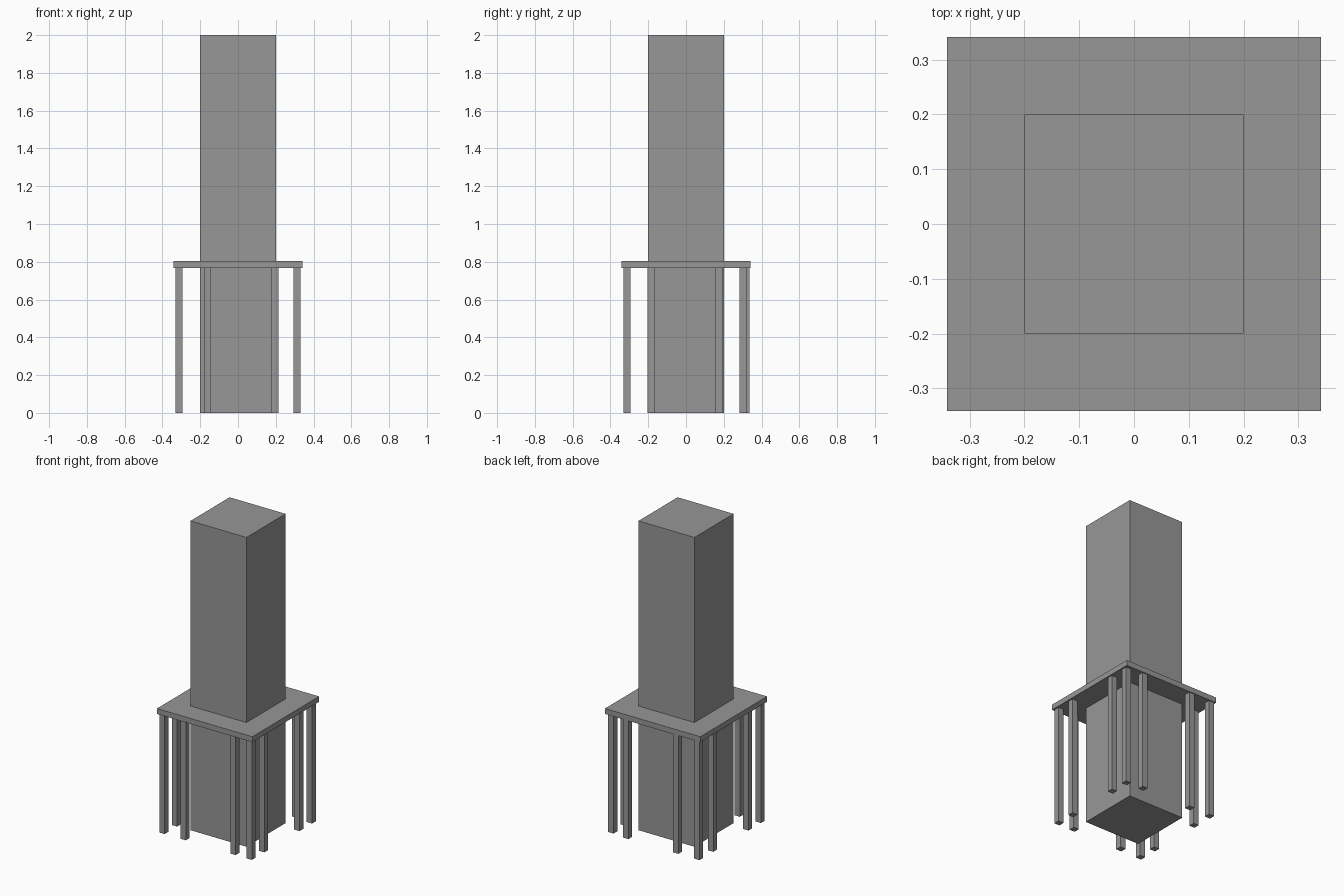
import bpy

if "Cube" in bpy.data.objects:
    bpy.data.objects.remove(bpy.data.objects["Cube"], do_unlink=True)

# One plain grey for everything
grey = bpy.data.materials.new("concrete_grey")
grey.use_nodes = True
colour = (0.31, 0.31, 0.31, 1)
grey.diffuse_color = colour
grey.node_tree.nodes["Principled BSDF"].inputs["Base Color"].default_value = colour


def box(name, x, y, width, bottom, top):
    """Square upright box centred on x, y."""
    bpy.ops.mesh.primitive_cube_add(size=1, location=(x, y, (bottom + top) / 2))
    obj = bpy.context.object
    obj.name = name
    obj.scale = (width, width, top - bottom)
    bpy.ops.object.transform_apply(location=False, rotation=False, scale=True)
    obj.data.materials.append(grey)
    return obj


# Tower shaft and canopy slab
SLAB_BOTTOM, SLAB_TOP = 0.768, 0.803
box("tower", 0, 0, 0.4, 0, 2)
box("canopy_slab", 0, 0, 0.682, SLAB_BOTTOM, SLAB_TOP)

# Columns around the slab edge: corners plus two along each side
EDGE = 0.312
columns = {
    "front": [(x, -EDGE) for x in (-EDGE, -0.161, 0.196, EDGE)],
    "back": [(-EDGE, 0.316), (-0.161, 0.316), (0.196, 0.316), (EDGE, 0.303)],
    "right_side": [(-EDGE, y) for y in (-0.185, 0.175)],
    "left_side": [(EDGE, y) for y in (-0.185, 0.175)],
}
for side, places in columns.items():
    for i, (x, y) in enumerate(places, 1):
        box(f"{side}_column_{i}", x, y, 0.038, 0, SLAB_BOTTOM)
